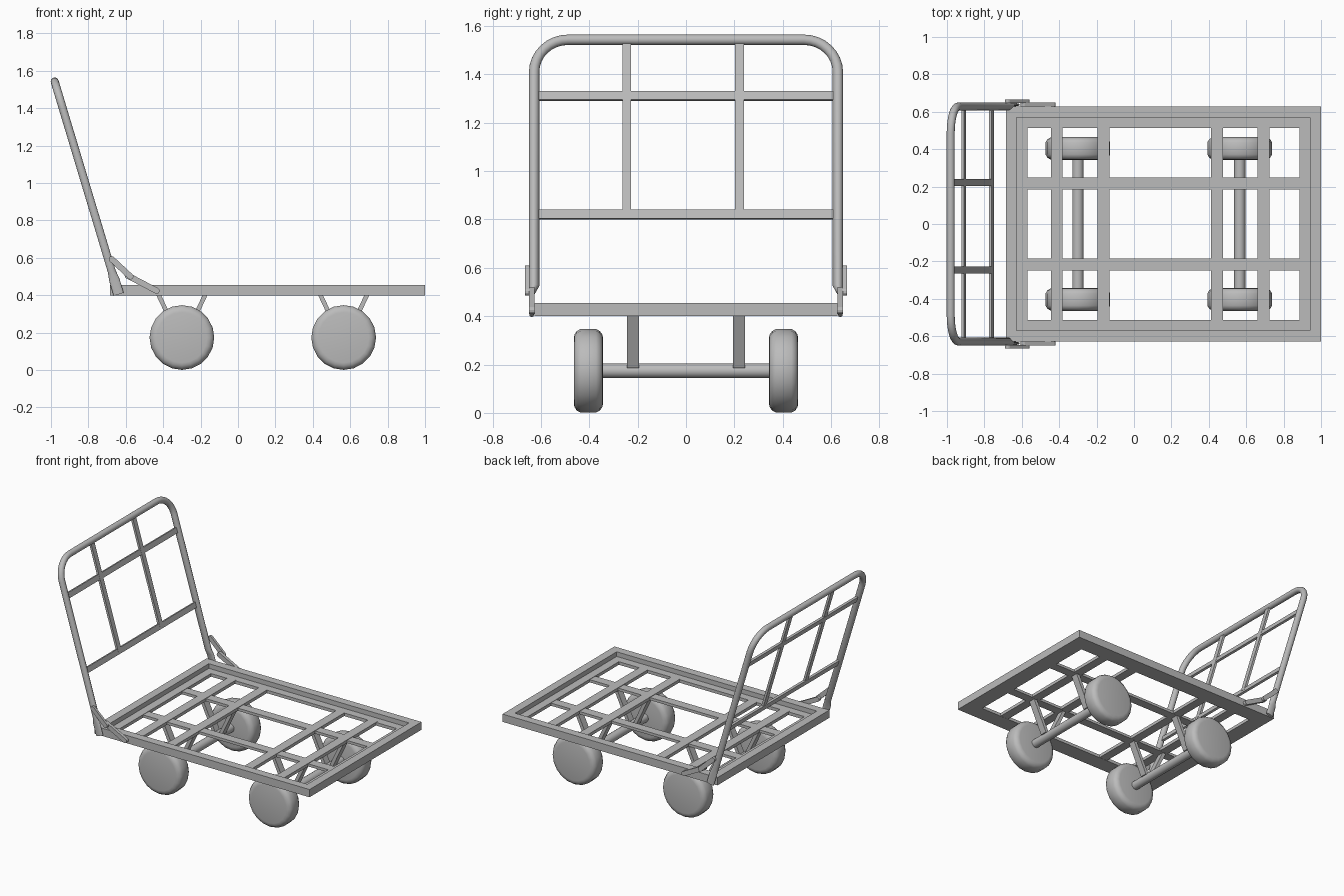
import bpy, bmesh, math
from mathutils import Matrix, Vector

if "Cube" in bpy.data.objects:
    bpy.data.objects.remove(bpy.data.objects["Cube"])

steel = bpy.data.materials.new("grey steel")
steel.use_nodes = True
GREY = (0.5, 0.5, 0.5, 1)
steel.diffuse_color = GREY
steel.node_tree.nodes["Principled BSDF"].inputs["Base Color"].default_value = GREY


def finish(name, bm, matrix=None, smooth=False):
    bmesh.ops.recalc_face_normals(bm, faces=bm.faces)
    me = bpy.data.meshes.new(name)
    bm.to_mesh(me)
    bm.free()
    me.materials.append(steel)
    if smooth:
        me.shade_smooth()
        me.set_sharp_from_angle(angle=math.radians(40))
    ob = bpy.data.objects.new(name, me)
    bpy.context.collection.objects.link(ob)
    if matrix:
        ob.matrix_world = matrix
    return ob


def box(name, center, size, matrix=None):
    bm = bmesh.new()
    bmesh.ops.create_cube(bm, size=1, matrix=Matrix.Translation(center) @ Matrix.Diagonal((*size, 1)))
    return finish(name, bm, matrix)


def loft(name, rings, closed=False, matrix=None, smooth=False):
    """Skin a list of point rings, capping the ends unless the loop is closed."""
    bm = bmesh.new()
    loops = [[bm.verts.new(p) for p in ring] for ring in rings]
    n = len(loops[0])
    pairs = list(zip(loops, loops[1:])) + ([(loops[-1], loops[0])] if closed else [])
    for a, b in pairs:
        for i in range(n):
            j = (i + 1) % n
            bm.faces.new((a[i], a[j], b[j], b[i]))
    if not closed:
        bm.faces.new(loops[0])
        bm.faces.new(loops[-1])
    return finish(name, bm, matrix, smooth)


def plate(name, outline, y0, y1):
    """Plate with an outline in x and z, extruded along y."""
    return loft(name, [[(x, y, z) for x, z in outline] for y in (y0, y1)])


# Platform rim: angle section swept around a rectangle
X0, X1, Y = -0.685, 1.0, 0.627
section = [(0, 0.4), (0.115, 0.4), (0.115, 0.422), (0.058, 0.422), (0.058, 0.455), (0, 0.455)]
rings = []
for sx, sy in ((0, -1), (1, -1), (1, 1), (0, 1)):
    rings.append([(X1 - d if sx else X0 + d, sy * (Y - d), z) for d, z in section])
loft("platform_rim", rings, closed=True)

# Platform slats
for i, x in enumerate((-0.413, -0.163, 0.443, 0.693)):
    box(f"cross_slat_{i + 1}", (x, 0, 0.412), (0.064, 1.05, 0.022))
for side, s in (("left", 1), ("right", -1)):
    # the front is -y, so these run fore and aft of the handle
    box(f"long_slat_{side}", (0.157, s * 0.217, 0.410), (1.46, 0.064, 0.019))

# Wheels, axles and V struts
HUB, R = 0.174, 0.173
tyre = [(0.343, 0.135), (0.346, 0.15), (0.356, 0.164), (0.372, R),
        (0.436, R), (0.452, 0.164), (0.461, 0.15), (0.464, 0.135)]


def circle(x, y, r, n):
    return [(x + r * math.cos(2 * math.pi * k / n), y, HUB + r * math.sin(2 * math.pi * k / n))
            for k in range(n)]


for end, ax in (("handle_end", -0.30), ("open_end", 0.565)):
    loft(f"axle_{end}", [circle(ax, y, 0.03, 16) for y in (-0.36, 0.36)], smooth=True)
    for side, s in (("back", 1), ("front", -1)):
        loft(f"wheel_{end}_{side}", [circle(ax, s * y, r, 20) for y, r in tyre], smooth=True)
        for d in (-1, 1):
            top, low = ax + d * 0.126, ax + d * 0.022
            plate(f"strut_{end}_{side}_{'a' if d < 0 else 'b'}",
                  [(top - 0.013, 0.405), (top + 0.013, 0.405), (low + 0.013, 0.185), (low - 0.013, 0.185)],
                  s * 0.194, s * 0.244)

# Handle: tilted hoop with flattened lower ends
TILT = Matrix.Translation((-0.638, 0, 0.405)) @ Matrix.Rotation(-0.292, 4, 'Y')
TOP, HALF, BEND, TUBE = 1.188, 0.628, 0.14, 0.0215
path = [(0.638, 0, 0, 0.009, 0.028), (0.638, 0.085, 0, 0.009, 0.028), (HALF, 0.125, 0, TUBE, TUBE)]
for k in range(9):
    a = math.pi / 2 * k / 8
    path.append((HALF - BEND + BEND * math.cos(a), TOP - BEND + BEND * math.sin(a), a, TUBE, TUBE))
path += [(-u, v, math.pi - a, p, q) for u, v, a, p, q in reversed(path)]
hoop = []
for u, v, a, p, q in path:
    ring = []
    for k in range(16):
        t = 2 * math.pi * k / 16
        out = p * math.cos(t)
        ring.append((q * math.sin(t), u + out * math.cos(a), v + out * math.sin(a)))
    hoop.append(ring)
loft("handle_hoop", hoop, matrix=TILT, smooth=True)

# Handle bars
LOW, HIGH = 0.434, 0.946
for name, v in (("lower", LOW), ("upper", HIGH)):
    box(f"handle_crossbar_{name}", (0, 0, v), (0.016, 2 * HALF - 0.02, 0.038), TILT)
for name, y in (("back", 0.221), ("front", -0.245)):
    box(f"handle_upright_{name}", (0.001, y, (LOW + TOP) / 2), (0.016, 0.037, TOP - LOW), TILT)


# Folding stays: two overlapping straps on each side
def strap(name, a, b, w, y0, y1):
    a, b = Vector(a), Vector(b)
    base = math.atan2(b.y - a.y, b.x - a.x)
    outline = []
    for c, start in ((b, -math.pi / 2), (a, math.pi / 2)):
        for k in range(7):
            t = base + start + math.pi * k / 6
            outline.append((c.x + w * math.cos(t), c.y + w * math.sin(t)))
    plate(name, outline, y0, y1)


for side, s in (("back", 1), ("front", -1)):
    strap(f"stay_upper_{side}", (-0.675, 0.593), (-0.575, 0.5), 0.016, s * 0.648, s * 0.666)
    strap(f"stay_lower_{side}", (-0.59, 0.505), (-0.435, 0.424), 0.016, s * 0.627, s * 0.649)
